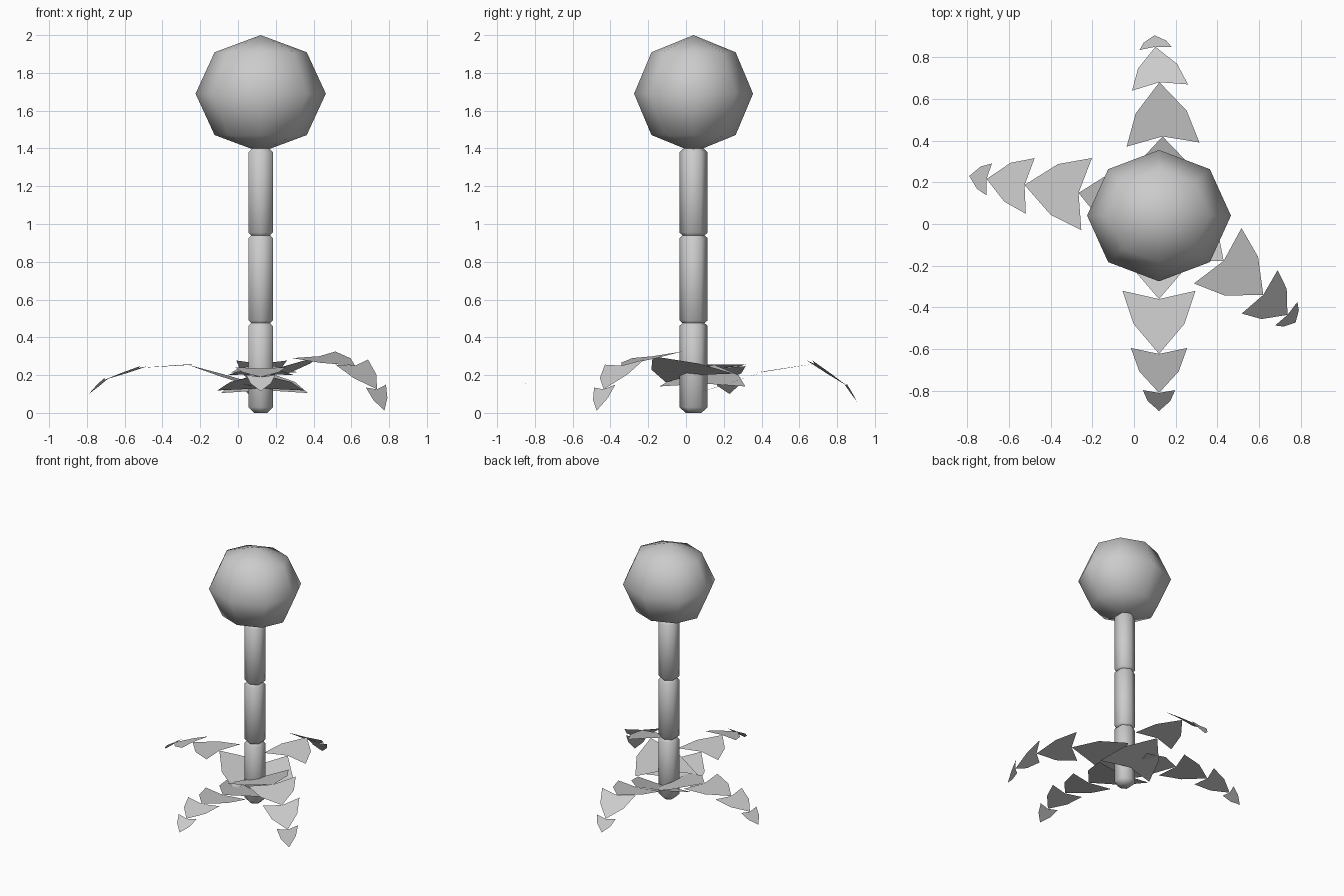
import bpy, math
from mathutils import Vector

if "Cube" in bpy.data.objects:
    bpy.data.objects.remove(bpy.data.objects["Cube"])

grey = bpy.data.materials.new("light grey")
grey.diffuse_color = (0.6, 0.6, 0.6, 1)
grey.use_nodes = True
grey.node_tree.nodes["Principled BSDF"].inputs["Base Color"].default_value = grey.diffuse_color
CX, CY = 0.12, 0.04          # axis of head and stem


def make(name, verts, faces, smooth):
    me = bpy.data.meshes.new(name)
    me.from_pydata(verts, [], faces)
    me.materials.append(grey)
    me.polygons.foreach_set("use_smooth", [smooth] * len(me.polygons))
    ob = bpy.data.objects.new(name, me)
    bpy.context.collection.objects.link(ob)
    return ob


# Head: low-poly sphere
bpy.ops.mesh.primitive_uv_sphere_add(segments=8, ring_count=4, radius=1,
                                     location=(CX, CY, 1.69))
head = bpy.context.object
head.name = "head"
head.scale = (0.345, 0.315, 0.31)
head.data.materials.append(grey)
bpy.ops.object.shade_smooth()


# Stem: three six-sided rods with chamfered ends, slightly overlapping
def rod(name, z0, z1, r=0.075, n=6):
    prof = [(0.55 * r, z0), (r, z0 + 0.03), (r, z1 - 0.03), (0.55 * r, z1)]
    verts = [(CX + rr * math.sin(2 * math.pi * i / n),
              CY + rr * math.cos(2 * math.pi * i / n), z)
             for rr, z in prof for i in range(n)]
    faces = [(j * n + i, j * n + n + i, j * n + n + (i + 1) % n, j * n + (i + 1) % n)
             for j in range(3) for i in range(n)]
    faces += [tuple(range(n)), tuple(reversed(range(3 * n, 4 * n)))]
    make(name, verts, faces, True)


for k, (a, b) in enumerate([(0, 0.49), (0.46, 0.955), (0.925, 1.41)]):
    rod(f"stem_segment_{k + 1}", a, b)


# Legs: chains of thin arrowhead plates, each from notch to tip
def leg(name, path, bank=0.0, widths=(0.46, 0.35, 0.27, 0.155)):
    verts, faces = [], []
    for a, b, w in zip(path, path[1:], widths):
        a, b = Vector(a), Vector(b)
        d = b - a
        side = Vector((-d.y, d.x, 0)).normalized()
        side.z = bank
        side *= w / 2
        s = len(verts)
        verts += [a, a - 0.15 * d + side, a + 0.45 * d + 0.7 * side, b,
                  a + 0.45 * d - 0.7 * side, a - 0.15 * d - side]
        faces += [(s, s + 3, s + 2, s + 1), (s, s + 5, s + 4, s + 3)]
    make(name, verts, faces, False)


leg("front_leg", [(0.12, -0.02, 0.13), (0.12, -0.36, 0.205), (0.12, -0.623, 0.235),
                  (0.12, -0.81, 0.19), (0.12, -0.897, 0.115)])
leg("back_leg", [(0.14, 0.11, 0.12), (0.137, 0.42, 0.22), (0.122, 0.68, 0.26),
                 (0.103, 0.85, 0.145), (0.098, 0.905, 0.06)])
leg("left_leg", [(0.06, 0.095, 0.155), (-0.266, 0.149, 0.255), (-0.525, 0.187, 0.238),
                 (-0.707, 0.216, 0.175), (-0.79, 0.23, 0.10)])
leg("right_leg", [(0.16, 0.04, 0.20), (0.43, -0.177, 0.30), (0.62, -0.34, 0.25),
                  (0.736, -0.436, 0.125), (0.775, -0.473, 0.012)], bank=0.1)
